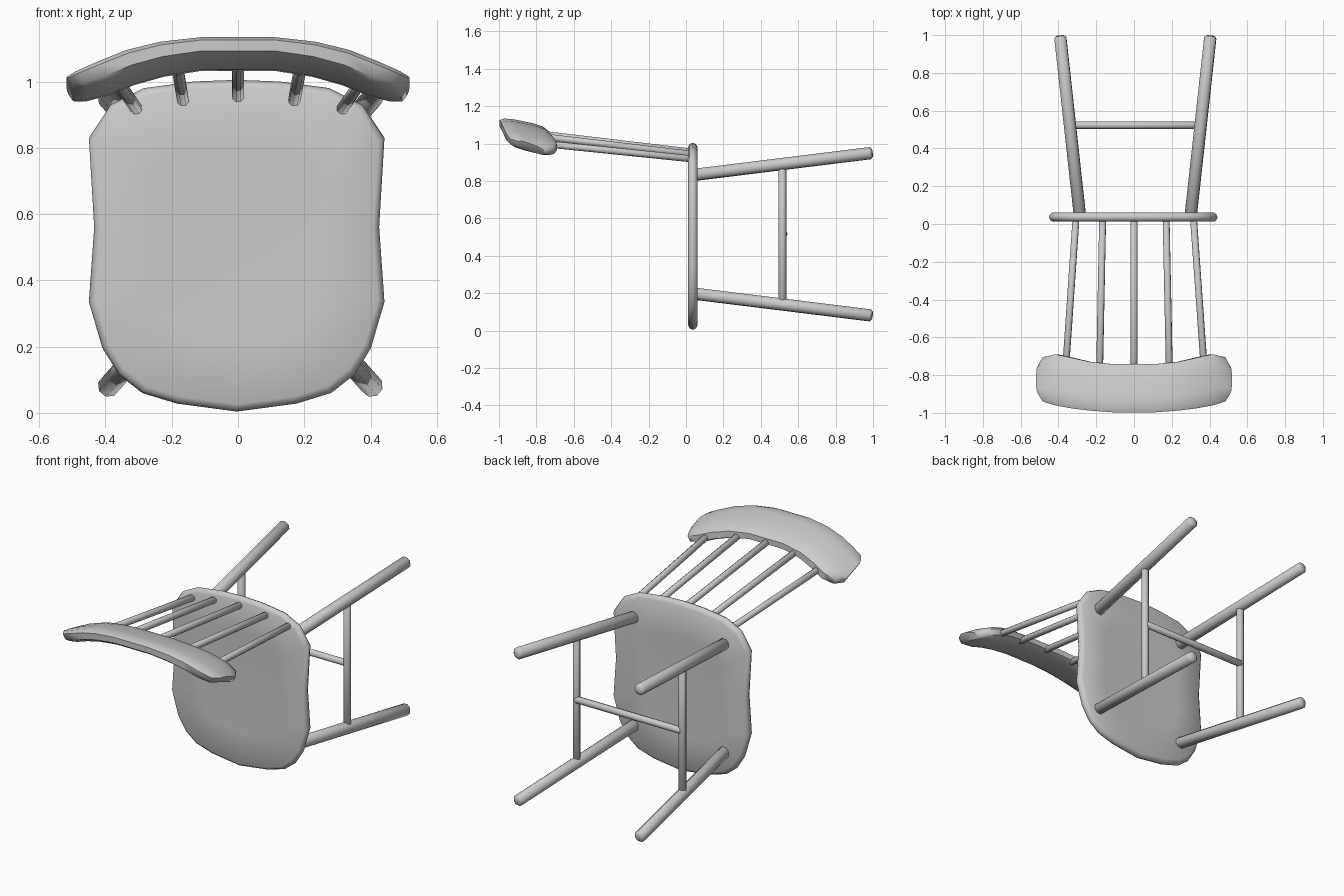
import bpy, bmesh, math
from mathutils import Vector

if "Cube" in bpy.data.objects:
    bpy.data.objects.remove(bpy.data.objects["Cube"])


def loft(name, rings, sharp=None):
    """Skin a list of equal-length point rings and cap both ends."""
    bm = bmesh.new()
    rows = [[bm.verts.new(p) for p in ring] for ring in rings]
    n = len(rows[0])
    for a, b in zip(rows, rows[1:]):
        for i in range(n):
            j = (i + 1) % n
            bm.faces.new((a[i], a[j], b[j], b[i]))
    bm.faces.new(rows[0][::-1])
    bm.faces.new(rows[-1])
    bmesh.ops.recalc_face_normals(bm, faces=bm.faces)
    me = bpy.data.meshes.new(name)
    bm.to_mesh(me)
    bm.free()
    ob = bpy.data.objects.new(name, me)
    bpy.context.collection.objects.link(ob)
    bpy.ops.object.select_all(action='DESELECT')
    ob.select_set(True)
    bpy.context.view_layer.objects.active = ob
    if sharp:
        bpy.ops.object.shade_smooth_by_angle(angle=math.radians(sharp))
    else:
        bpy.ops.object.shade_smooth()
    return ob


def rod(name, start, end, radius, sides=8):
    """Round bar between two points with softened ends."""
    a, b = Vector(start), Vector(end)
    d = (b - a).normalized()
    u = d.cross(Vector((0.3, 0.1, 1)) if abs(d.z) < 0.9 else Vector((1, 0, 0))).normalized()
    v = d.cross(u)
    soft = radius * 0.35
    rings = []
    for c, r in ((a, radius - soft), (a + d * soft, radius),
                 (b - d * soft, radius), (b, radius - soft)):
        rings.append([c + (u * math.cos(t) + v * math.sin(t)) * r
                      for t in (2 * math.pi * i / sides for i in range(sides))])
    return loft(name, rings, 50)


# Seat: shield outline, mirrored, with a rounded rim
half = [(0.18, 0.028), (0.285, 0.06), (0.355, 0.115), (0.405, 0.195),
        (0.446, 0.335), (0.43, 0.56), (0.446, 0.83), (0.38, 0.93),
        (0.28, 0.98), (0.13, 1.0)]
outline = [(0, 0.004)] + half + [(0, 1.005)] + [(-x, z) for x, z in half[::-1]]
seat_rings = [[(x * s - 0.004, y, 0.5 + (z - 0.5) * s) for x, z in outline]
              for y, s in ((0.017, 0.6), (0.012, 0.955), (0.02, 0.985), (0.036, 1),
                           (0.052, 0.985), (0.062, 0.955), (0.057, 0.6))]
loft("seat", seat_rings)

# Splayed legs and side stretchers
for side, label in ((-1, "left"), (1, "right")):
    off = 0.007
    rod(f"{label}_back_leg", (side * 0.293 + off, 0.04, 0.832),
        (side * 0.398 + off, 0.996, 0.95), 0.034)
    rod(f"{label}_front_leg", (side * 0.293 + off, 0.04, 0.198),
        (side * 0.398 + off, 0.996, 0.08), 0.034)
    rod(f"{label}_side_stretcher", (side * 0.345 + off, 0.515, 0.13),
        (side * 0.345 + off, 0.515, 0.9), 0.021)

# Cross stretcher
rod("cross_stretcher", (-0.338, 0.523, 0.515), (0.352, 0.523, 0.515), 0.02)

# Back spindles, fanning outward
spindles = [(-0.307, 0.918, -0.362, 1.0), (-0.166, 0.943, -0.182, 1.037),
            (0, 0.955, 0, 1.05), (0.17, 0.943, 0.187, 1.037),
            (0.315, 0.918, 0.372, 1.0)]
for i, (x0, z0, x1, z1) in enumerate(spindles):
    rod(f"spindle_{i + 1}", (x0, 0.03, z0), (x1, -0.77, z1), 0.019)

# Curved back rest: x, outer y, inner y, centre z, half thickness, lean
stations = [(0.11, -0.997, -0.742, 1.083, 0.037, 0.0),
            (0.23, -0.988, -0.73, 1.067, 0.04, 0.2),
            (0.325, -0.976, -0.708, 1.042, 0.042, 0.33),
            (0.41, -0.96, -0.69, 1.008, 0.042, 0.45),
            (0.475, -0.94, -0.705, 0.985, 0.036, 0.55),
            (0.505, -0.895, -0.755, 0.977, 0.024, 0.6)]
full = ([(-x, a, b, z, h, -l) for x, a, b, z, h, l in stations[::-1]] + stations)
rings = []
for x, y0, y1, zc, h, lean in full:
    ring = []
    for i in range(12):
        t = 2 * math.pi * (i + 0.5) / 12
        c, s = math.cos(t), math.sin(t)
        py = math.copysign(abs(c) ** 0.7, c) / math.cos(math.pi / 12) ** 0.7
        w = math.copysign(abs(s) ** 0.6, s) * h
        ym = (y0 + y1) / 2 + py * (y1 - y0) / 2
        ring.append((x + w * math.sin(lean), ym,
                     zc - py * 0.026 + w * math.cos(lean)))
    rings.append(ring)
loft("back_rest", rings, 50)
